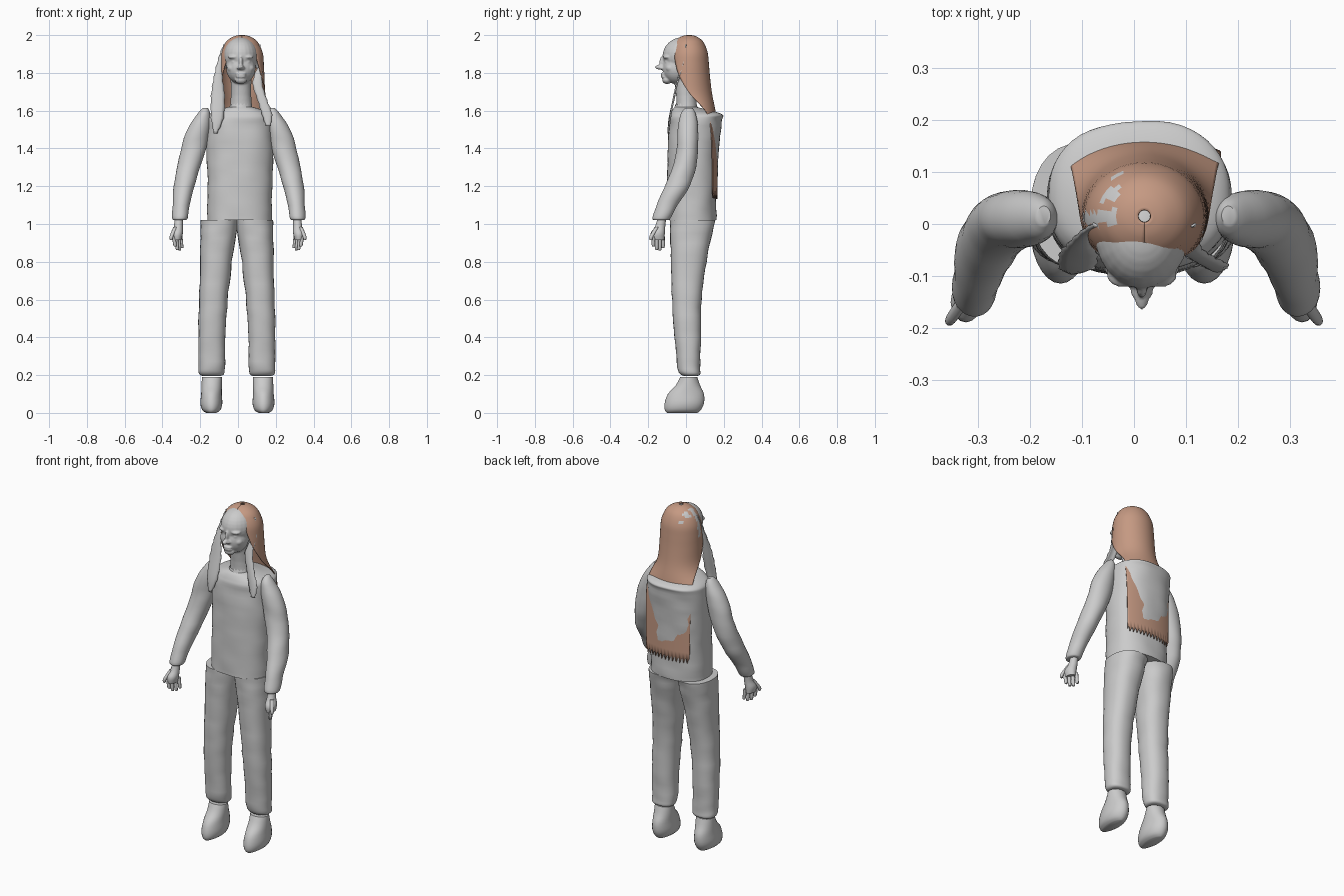
import bpy, bmesh, math
from mathutils import Vector, Matrix, noise

cube = bpy.data.objects.get("Cube")
if cube:
    bpy.data.objects.remove(cube)


def material(name, colour):
    m = bpy.data.materials.new(name)
    m.use_nodes = True
    m.diffuse_color = (*colour, 1)
    m.node_tree.nodes["Principled BSDF"].inputs["Base Color"].default_value = (*colour, 1)
    return m


GREY = material("plain grey", (0.6, 0.6, 0.6))
BROWN = material("hair brown", (0.56, 0.32, 0.225))


def finish(name, bm, mats=(GREY,), angle=50):
    bmesh.ops.recalc_face_normals(bm, faces=bm.faces)
    mesh = bpy.data.meshes.new(name)
    bm.to_mesh(mesh)
    bm.free()
    ob = bpy.data.objects.new(name, mesh)
    bpy.context.collection.objects.link(ob)
    for m in mats:
        mesh.materials.append(m)
    bpy.ops.object.select_all(action="DESELECT")
    ob.select_set(True)
    bpy.context.view_layer.objects.active = ob
    bpy.ops.object.shade_smooth_by_angle(angle=math.radians(angle))
    return ob


def resample(rows, steps):
    """Catmull-Rom interpolation through rows of numbers."""
    out = []
    for i in range(len(rows) - 1):
        p = [Vector(rows[min(max(k, 0), len(rows) - 1)]) for k in range(i - 1, i + 3)]
        for s in range(steps):
            t = s / steps
            out.append(p[1] + 0.5 * t * ((p[2] - p[0]) + t * ((2 * p[0] - 5 * p[1] + 4 * p[2] - p[3])
                       + t * (3 * (p[1] - p[2]) + p[3] - p[0]))))
    return out + [Vector(rows[-1])]


def loft(bm, rows, sides=28, power=2.0, steps=3, wrinkle=0.0, flip=1, shift=0.0):
    """Capped tube; each row is z, x min, x max, y min, y max."""
    rings = []
    for z, x0, x1, y0, y1 in resample(rows, steps):
        ring = []
        for k in range(sides):
            a = math.tau * k / sides
            c, s = math.cos(a), math.sin(a)
            u = math.copysign(abs(c) ** (2 / power), c)
            v = math.copysign(abs(s) ** (2 / power), s)
            p = Vector(((x0 + x1) / 2 + u * (x1 - x0) / 2, (y0 + y1) / 2 + v * (y1 - y0) / 2, z))
            p += Vector((c, s, 0)) * wrinkle * noise.noise(Vector((p.x * 9, p.y * 9, z * 18)))
            p.x = p.x * flip + shift
            ring.append(bm.verts.new(p))
        rings.append(ring)
    for a, b in zip(rings, rings[1:]):
        for k in range(sides):
            bm.faces.new((a[k], a[k - 1], b[k - 1], b[k]))
    bm.faces.new(rings[0])
    bm.faces.new(rings[-1][::-1])


def sheet(bm, rows):
    """Open surface through rows of points."""
    grid = [[bm.verts.new(p) for p in row] for row in rows]
    for a, b in zip(grid, grid[1:]):
        for k in range(len(a) - 1):
            bm.faces.new((a[k], a[k + 1], b[k + 1], b[k]))


def ball(bm, centre, radii):
    mat = Matrix.Translation(centre) @ Matrix.Diagonal((*radii, 1))
    bmesh.ops.create_uvsphere(bm, u_segments=24, v_segments=16, radius=1, matrix=mat)


# Shirt body
bm = bmesh.new()
loft(bm, [(1.02, -.163, .18, -.1, .158), (1.2, -.163, .182, -.1, .163), (1.4, -.165, .185, -.096, .174),
          (1.54, -.165, .187, -.09, .188), (1.58, -.155, .178, -.082, .192), (1.605, -.1, .125, -.07, .11),
          (1.62, -.05, .075, -.055, .055)], sides=48, power=2.4, steps=5, wrinkle=.006)
finish("shirt", bm)

# Ragged collar
bm = bmesh.new()
N = 36
rim = [[], []]
for k in range(N + 1):
    a = math.tau * k / N
    for j in range(2):
        r = (.064, .055)[j]
        z = 1.605 if j == 0 else 1.628 + .012 * (k % 2)
        rim[j].append((.015 + r * math.cos(a), r * math.sin(a), z))
sheet(bm, rim)
finish("collar", bm)

# Sleeves, trouser legs, shoes and hands, mirrored
for side, flip in (("left", 1), ("right", -1)):
    bm = bmesh.new()
    loft(bm, [(1.02, .282, .342, -.165, -.09), (1.032, .268, .352, -.178, -.08), (1.1, .26, .35, -.155, -.045),
              (1.2, .235, .343, -.115, .02), (1.3, .205, .326, -.07, .052), (1.4, .175, .305, -.05, .064),
              (1.5, .152, .27, -.045, .062), (1.58, .15, .222, -.03, .055), (1.615, .165, .19, 0, .035)],
         steps=4, wrinkle=.005, flip=flip, shift=.004)
    finish(side + "_sleeve", bm)

    bm = bmesh.new()
    loft(bm, [(.195, .09, .175, -.005, .055), (.205, .068, .198, -.03, .075), (.25, .063, .202, -.045, .076),
              (.4, .06, .204, -.06, .08), (.6, .047, .2, -.074, .082), (.8, .025, .195, -.08, .108),
              (.95, .003, .194, -.084, .14), (1.022, -.01, .192, -.085, .155)],
         power=2.3, steps=5, wrinkle=.005, flip=flip, shift=-.006)
    finish(side + "_trouser_leg", bm)

    bm = bmesh.new()
    loft(bm, [(0, .112, .165, -.1, .06), (.015, .09, .186, -.112, .078), (.05, .08, .196, -.113, .095),
              (.1, .083, .192, -.096, .095), (.145, .082, .19, -.055, .075), (.19, .082, .188, -.03, .06)],
         flip=flip, shift=-.003)
    finish(side + "_shoe", bm)

    bm = bmesh.new()
    palm = [(.915, .3, .345, -.185, -.115), (.95, .292, .352, -.188, -.112), (.985, .292, .34, -.165, -.11),
            (1.03, .292, .335, -.15, -.105)]
    loft(bm, palm, sides=16, flip=flip)
    for k, drop in enumerate((.88, .862, .86, .872)):
        x, y = .338 - .012 * k, -.172 + .017 * k
        loft(bm, [(drop, x - .012, x, y - .006, y + .006), (drop + .01, x - .013, x + .005, y - .01, y + .009),
                  (.935, x - .008, x + .012, y - .01, y + .01)], sides=10, flip=flip)
    loft(bm, [(.915, .347, .36, -.192, -.178), (.935, .342, .362, -.194, -.172), (.985, .318, .342, -.165, -.14)],
         sides=10, flip=flip)
    finish(side + "_hand", bm)

# Head with neck and facial features, fused into one skin
CX = .015
bm = bmesh.new()
ball(bm, (CX, -.012, 1.89), (.092, .112, .1))
ball(bm, (CX, -.05, 1.825), (.078, .074, .085))
ball(bm, (CX, -.1, 1.763), (.032, .026, .022))
ball(bm, (CX, -.128, 1.83), (.016, .037, .014))
ball(bm, (CX, -.118, 1.855), (.011, .024, .036))
for z in (1.794, 1.78):
    ball(bm, (CX, -.116, z), (.028, .018, .008))
for s in (-1, 1):
    ball(bm, (CX + s * .036, -.098, 1.884), (.032, .024, .011))
    ball(bm, (CX + s * .034, -.098, 1.857), (.017, .014, .01))
    ball(bm, (CX + s * .046, -.082, 1.825), (.026, .026, .022))
    ball(bm, (CX + s * .013, -.128, 1.826), (.009, .014, .008))
    ball(bm, (CX + s * .09, -.01, 1.85), (.012, .022, .034))
loft(bm, [(1.6, -.045, .078, -.05, .06), (1.68, -.038, .07, -.052, .055), (1.8, -.04, .072, -.07, .06)])
head = finish("head", bm)
remesh = head.modifiers.new("fuse", "REMESH")
remesh.mode = "VOXEL"
remesh.voxel_size = .005
remesh.use_smooth_shade = True
soft = head.modifiers.new("soften", "SMOOTH")
soft.factor, soft.iterations = .5, 3

# Long hair: rows of z, half width, centre y, depth, front edge y
hair_rows = [(2, .012, .015, .012, -.08), (1.992, .045, .015, .042, -.08), (1.965, .083, .015, .076, -.075),
             (1.91, .11, .015, .099, -.064), (1.85, .117, .015, .106, -.056), (1.78, .12, .015, .112, -.035),
             (1.69, .125, .02, .118, .02), (1.6, .14, .05, .106, .105), (1.53, .147, .05, .114, .13),
             (1.4, .146, .05, .117, .14), (1.15, .142, .05, .117, .142)]
rows = []
for z, w, yc, d, front in resample(hair_rows, 4):
    start = math.asin(max(-1, min(1, (front - yc) / d)))
    spread = max(math.cos(start), .01) if start > 0 else 1
    row = []
    for k in range(41):
        a = start + (math.pi - 2 * start) * k / 40
        ragged = .018 * math.sin(k * 2.1) * (z < 1.16)
        row.append((.02 + w * math.cos(a) / spread, yc + d * math.sin(a), z + ragged))
    rows.append(row)
bm = bmesh.new()
sheet(bm, rows)
for f in bm.faces:
    c = f.calc_center_median()
    # grey show-through: a parting over each ear and blotches on the crown
    parting = c.x < -.03 and 0 < c.y < .022 and c.z > 1.84
    blotch = -.07 < c.x < .0 and .02 < c.y < .1 and c.z > 1.9 and noise.noise(c * 45) > .12
    f.material_index = int(parting or blotch)
hair = finish("long_hair", bm, (BROWN, GREY))
hair.modifiers.new("thickness", "SOLIDIFY").thickness = .005

# Front locks: rows of z, x min, x max, y
locks = {
    "right_lock": [(1.95, -.08, -.05, 0), (1.88, -.105, -.078, -.015), (1.78, -.13, -.08, -.04),
                   (1.68, -.145, -.068, -.06), (1.56, -.145, -.075, -.086), (1.48, -.13, -.108, -.092)],
    "left_lock": [(1.95, .1, .12, 0), (1.85, .105, .135, -.015), (1.75, .075, .13, -.045),
                  (1.66, .1, .155, -.065), (1.58, .125, .183, -.08), (1.52, .145, .175, -.088)]}
for name, shape in locks.items():
    bm = bmesh.new()
    rows = []
    for i, (z, x0, x1, y) in enumerate(resample(shape, 4)):
        jag = .004 * (i % 2)
        rows.append([(x0 + (x1 - x0) * t / 4 + (jag if t == 0 else -jag if t == 4 else 0),
                      y - .006 * math.sin(math.pi * t / 4), z) for t in range(5)])
    sheet(bm, rows)
    finish(name, bm).modifiers.new("thickness", "SOLIDIFY").thickness = .004
